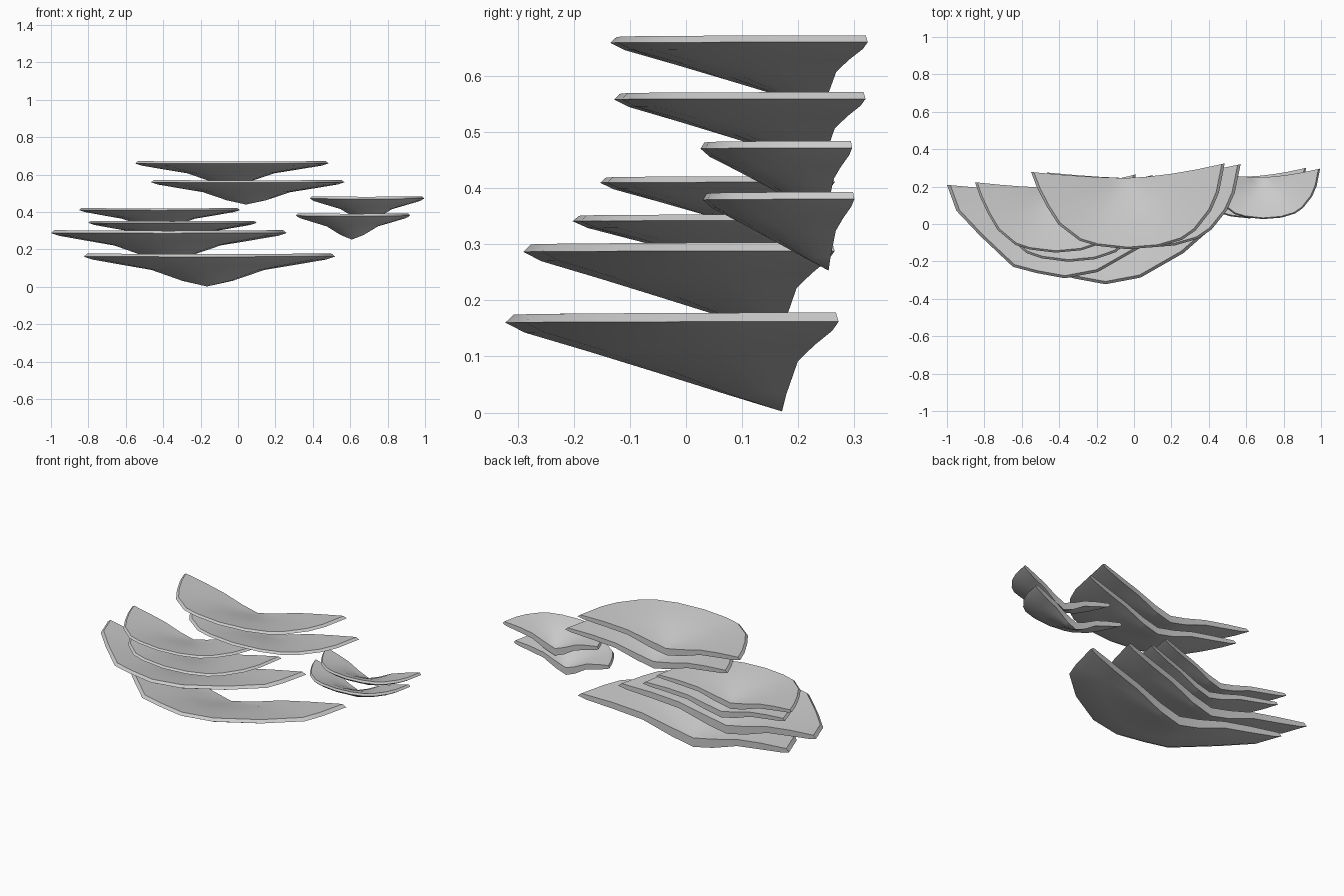
import bpy, bmesh

if "Cube" in bpy.data.objects:
    bpy.data.objects.remove(bpy.data.objects["Cube"])

# Plan outlines of a bracket cap (fractions of its width and depth), left end -> front -> right end
ROUND = [(0, .9), (.03, .72), (.08, .5), (.14, .29), (.25, .1), (.34, .04), (.5, 0),
         (.66, .03), (.78, .11), (.85, .22), (.93, .45), (.97, .66), (1, 1)]
ANGULAR = [(0, .9), (.04, .65), (.14, .41), (.28, .11), (.38, .05), (.5, 0),
           (.64, .06), (.81, .28), (.87, .4), (.94, .54), (.97, .72), (1, 1)]
APEX = (.49, .83)          # where the funnel meets the wall

# Cross-section from the apex outwards: radius, height on the front line, height towards the sides
SECTION = [(0, 0, 0), (.2, .17, .17), (.45, .385, .5), (.7, .6, .66), (.93, .79, .81),
           (1, .89, .9),
           (.97, .97, .99), (.7, .83, .87), (.45, .64, .72), (.2, .44, .46), (0, .3, .3)]


def make_cap(name, x0, x1, y0, y1, top, height, outline):
    bm = bmesh.new()
    cols = []
    for t, v in outline:
        side = min(1, abs(t - APEX[0]) / .5)
        col = []
        for r, zf, zs in SECTION:
            dv = v - APEX[1]
            # the wall edge bows, the front runs straight
            u = APEX[0] + (t - APEX[0]) * r
            w = APEX[1] + dv * (r ** 1.6 if dv > 0 else r)
            z = zf + (zs - zf) * side
            col.append(bm.verts.new((x0 + (x1 - x0) * u, y0 + (y1 - y0) * w,
                                     top - height + height * z / .99)))
        cols.append(col)
    n = len(SECTION)
    # underside, rim and dished top
    for a, b in zip(cols, cols[1:]):
        for i in range(n - 1):
            bm.faces.new((a[i], b[i], b[i + 1], a[i + 1]))
    # back edge strips that sit against the wall
    for col in (cols[0], cols[-1]):
        for i in range(n // 2):
            p, q = col[n - 1 - i], col[n - 2 - i]
            if q is col[i + 1]:
                bm.faces.new((col[i], q, p))
            else:
                bm.faces.new((col[i], col[i + 1], q, p))
    bmesh.ops.remove_doubles(bm, verts=bm.verts, dist=1e-5)
    bmesh.ops.recalc_face_normals(bm, faces=bm.faces)
    me = bpy.data.meshes.new(name)
    bm.to_mesh(me)
    bm.free()
    ob = bpy.data.objects.new(name, me)
    bpy.context.collection.objects.link(ob)
    bpy.ops.object.select_all(action='DESELECT')
    ob.select_set(True)
    bpy.context.view_layer.objects.active = ob
    bpy.ops.object.shade_smooth_by_angle(angle=.7)


# Stacked bracket caps: left cluster, top pair, small right pair
CAPS = [
    ("left_cap_bottom", -.825, .52, -.322, .272, .178, .176, ANGULAR),
    ("left_cap_second", -1.0, .26, -.29, .265, .303, .165, ANGULAR),
    ("left_cap_third", -.80, .10, -.202, .262, .353, .12, ROUND),
    ("left_cap_top", -.85, .01, -.153, .265, .421, .115, ROUND),
    ("upper_cap_lower", -.465, .57, -.128, .32, .571, .131, ROUND),
    ("upper_cap_top", -.55, .485, -.135, .324, .672, .131, ROUND),
    ("right_cap_lower", .31, .92, .03, .30, .393, .14, ROUND),
    ("right_cap_top", .385, .995, .026, .296, .484, .138, ROUND),
]
for cap in CAPS:
    make_cap(*cap)
